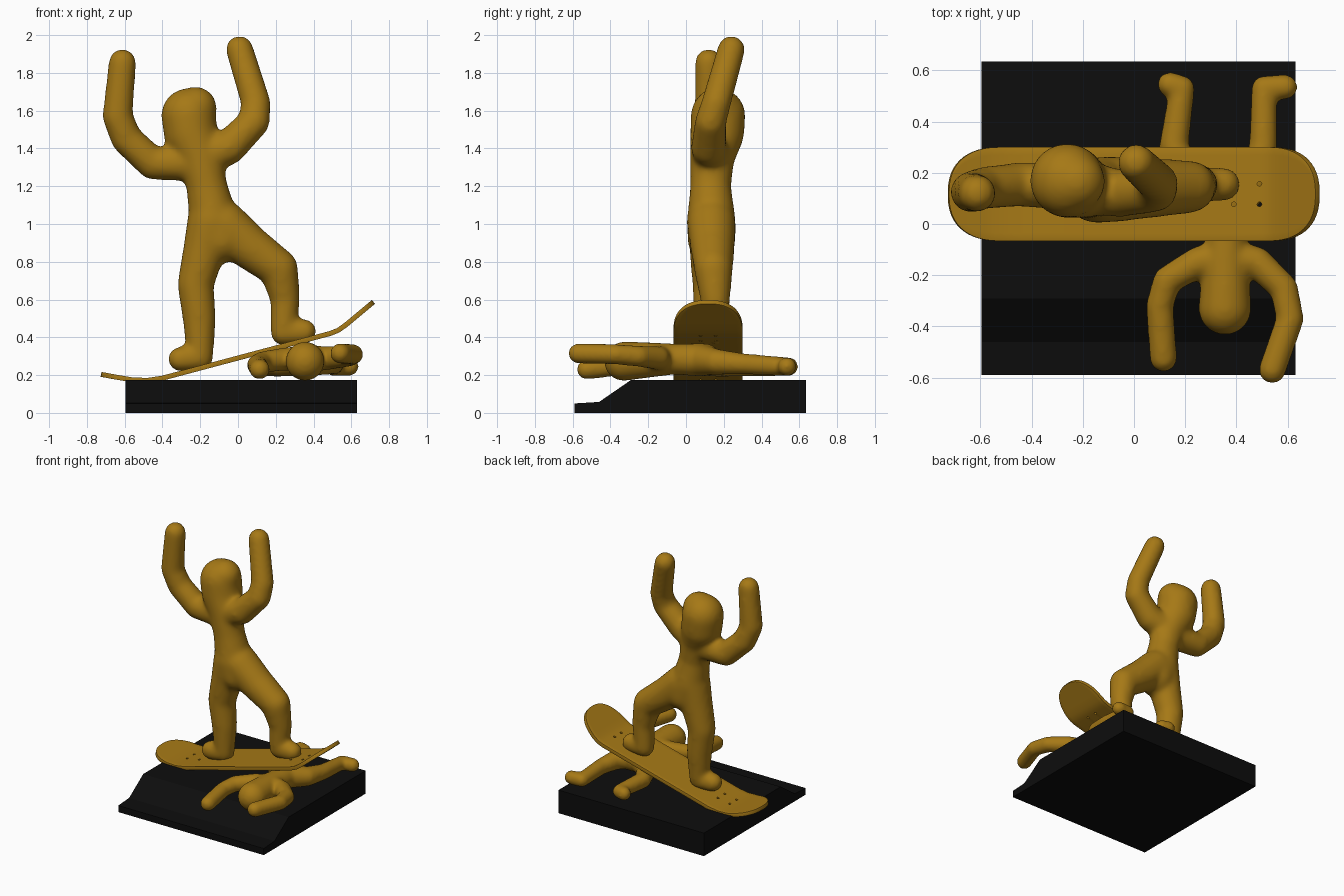
import bpy, bmesh, math
from mathutils import Vector

if "Cube" in bpy.data.objects:
    bpy.data.objects.remove(bpy.data.objects["Cube"])


def material(name, rgb):
    m = bpy.data.materials.new(name)
    m.diffuse_color = (*rgb, 1)
    m.use_nodes = True
    m.node_tree.nodes["Principled BSDF"].inputs["Base Color"].default_value = m.diffuse_color
    return m


GOLD = material("gold", (0.38, 0.19, 0.008))
BLACK = material("black", (0.004, 0.004, 0.004))


def add_object(name, bm, mat):
    me = bpy.data.meshes.new(name)
    bmesh.ops.recalc_face_normals(bm, faces=bm.faces)
    bm.to_mesh(me)
    bm.free()
    ob = bpy.data.objects.new(name, me)
    bpy.context.collection.objects.link(ob)
    me.materials.append(mat)
    return ob


def finish(ob, angle):
    # apply modifiers and shade smooth
    bpy.ops.object.select_all(action='DESELECT')
    bpy.context.view_layer.objects.active = ob
    ob.select_set(True)
    bpy.ops.object.convert(target='MESH')
    bpy.ops.object.shade_smooth_by_angle(angle=math.radians(angle))


# unit ball points used for every limb joint
ball = bmesh.new()
bmesh.ops.create_icosphere(ball, subdivisions=3, radius=1)
BALL = [v.co.copy() for v in ball.verts]
ball.free()


def figure(name, chains, voxel, iterations):
    # each chain is a row of (x, y, z, radius) joints bridged by tapered capsules
    bm = bmesh.new()
    for chain in chains:
        for a, b in zip(chain, chain[1:]):
            part = bmesh.new()
            for x, y, z, r in (a, b):
                for p in BALL:
                    part.verts.new(Vector((x, y, z)) + p * (r + 0.004))
            bmesh.ops.convex_hull(part, input=part.verts)
            bmesh.ops.delete(part, geom=[v for v in part.verts if not v.link_faces], context='VERTS')
            bmesh.ops.recalc_face_normals(part, faces=part.faces)
            tmp = bpy.data.meshes.new("tmp")
            part.to_mesh(tmp)
            part.free()
            bm.from_mesh(tmp)
            bpy.data.meshes.remove(tmp)
    ob = add_object(name, bm, GOLD)
    rm = ob.modifiers.new("merge", 'REMESH')
    rm.mode = 'VOXEL'
    rm.voxel_size = voxel
    sm = ob.modifiers.new("blend", 'SMOOTH')
    sm.factor = 0.5
    sm.iterations = iterations
    finish(ob, 80)


# base slab with sloped front edge
bm = bmesh.new()
profile = [(-0.59, 0), (0.635, 0), (0.635, 0.175), (-0.29, 0.175), (-0.46, 0.058), (-0.59, 0.05)]
face = bm.faces.new([bm.verts.new((-0.595, y, z)) for y, z in profile])
ext = bmesh.ops.extrude_face_region(bm, geom=[face])
bmesh.ops.translate(bm, vec=(1.225, 0, 0), verts=[g for g in ext['geom'] if isinstance(g, bmesh.types.BMVert)])
add_object("base", bm, BLACK)

# skateboard deck: side profile with rounded outline
side = [(-0.73, 0.205), (-0.65, 0.19), (-0.56, 0.175), (-0.48, 0.172), (-0.40, 0.184),
        (0.49, 0.421), (0.53, 0.437), (0.57, 0.465), (0.72, 0.59)]


def height(x):
    for (x0, z0), (x1, z1) in zip(side, side[1:]):
        if x <= x1:
            return z0 + (z1 - z0) * (x - x0) / (x1 - x0)
    return side[-1][1]


CY, HALF, COLS = 0.117, 0.183, 12
steps = [math.sin(i / 14 * math.pi / 2 * 0.98) for i in range(15)]
xs = [-0.52 - 0.205 * t for t in reversed(steps)]
xs += [-0.48, -0.44, -0.40, -0.1, 0.2, 0.49, 0.51]
xs += [0.53 + 0.187 * t for t in steps]
bm = bmesh.new()
rows = []
for x in xs:
    t = max((-0.52 - x) / 0.205, (x - 0.53) / 0.187, 0)
    w = HALF * (1 - t ** 2.4) ** (1 / 2.4)
    rows.append([bm.verts.new((x, CY + w * (2 * j / COLS - 1), height(x))) for j in range(COLS + 1)])
for a, b in zip(rows, rows[1:]):
    for j in range(COLS):
        bm.faces.new((a[j], b[j], b[j + 1], a[j + 1]))
deck = add_object("deck", bm, GOLD)
sol = deck.modifiers.new("thickness", 'SOLIDIFY')
sol.thickness = 0.026
sol.offset = 0
bev = deck.modifiers.new("edge", 'BEVEL')
bev.width = 0.007
bev.segments = 2
bev.limit_method = 'ANGLE'
bev.angle_limit = math.radians(50)

# bolt holes, four at each end
bm = bmesh.new()
for cx in (-0.43, 0.44):
    for sx in (-0.05, 0.05):
        for sy in (-0.04, 0.04):
            made = bmesh.ops.create_cone(bm, cap_ends=True, segments=16, radius1=0.009, radius2=0.009, depth=0.12)
            bmesh.ops.translate(bm, vec=(cx + sx, CY + sy, height(cx + sx)), verts=made['verts'])
cutter = add_object("hole_cutter", bm, GOLD)
cutter.hide_render = True
cut = deck.modifiers.new("holes", 'BOOLEAN')
cut.operation = 'DIFFERENCE'
cut.solver = 'EXACT'
cut.object = cutter
finish(deck, 40)
bpy.data.objects.remove(cutter)

# standing rider: torso with head, arms, legs
figure("standing_figure", [
    [(-0.262, 0.17, 1.575, 0.142), (-0.25, 0.165, 1.48, 0.14), (-0.20, 0.14, 1.36, 0.115),
     (-0.165, 0.13, 1.2, 0.105), (-0.13, 0.135, 1.02, 0.125), (-0.09, 0.135, 0.92, 0.125)],
    [(-0.225, 0.165, 1.615, 0.11), (-0.25, 0.17, 1.57, 0.13)],
    [(-0.612, 0.12, 1.855, 0.07), (-0.638, 0.125, 1.57, 0.077), (-0.59, 0.14, 1.45, 0.08),
     (-0.45, 0.155, 1.32, 0.083), (-0.2, 0.14, 1.32, 0.09)],
    [(0.008, 0.24, 1.925, 0.07), (0.095, 0.16, 1.64, 0.075), (0.085, 0.13, 1.54, 0.08),
     (-0.05, 0.12, 1.405, 0.09), (-0.2, 0.14, 1.35, 0.1)],
    [(-0.14, 0.13, 1.02, 0.125), (-0.175, 0.13, 0.88, 0.11), (-0.225, 0.13, 0.68, 0.093),
     (-0.205, 0.13, 0.5, 0.085), (-0.2, 0.125, 0.29, 0.066), (-0.305, 0.11, 0.285, 0.064)],
    [(-0.08, 0.135, 1.0, 0.125), (0.05, 0.14, 0.885, 0.115), (0.215, 0.145, 0.765, 0.1),
     (0.25, 0.155, 0.6, 0.075), (0.24, 0.155, 0.425, 0.066), (0.35, 0.155, 0.43, 0.064)],
], 0.014, 22)

# fallen figure under the board
figure("fallen_figure", [
    [(0.355, -0.33, 0.273, 0.1), (0.357, -0.2, 0.28, 0.09), (0.36, -0.06, 0.285, 0.078),
     (0.36, 0.1, 0.28, 0.085)],
    [(0.115, -0.525, 0.23, 0.05), (0.10, -0.32, 0.255, 0.05), (0.13, -0.22, 0.27, 0.052),
     (0.25, -0.15, 0.285, 0.058), (0.36, -0.13, 0.285, 0.07)],
    [(0.54, -0.57, 0.315, 0.05), (0.61, -0.37, 0.31, 0.05), (0.585, -0.25, 0.3, 0.052),
     (0.48, -0.15, 0.29, 0.058), (0.36, -0.13, 0.285, 0.07)],
    [(0.34, 0.08, 0.28, 0.08), (0.22, 0.16, 0.26, 0.065), (0.155, 0.3, 0.25, 0.054),
     (0.188, 0.53, 0.245, 0.046), (0.14, 0.545, 0.245, 0.046)],
    [(0.38, 0.08, 0.28, 0.08), (0.47, 0.16, 0.27, 0.065), (0.505, 0.3, 0.26, 0.052),
     (0.508, 0.53, 0.245, 0.046), (0.59, 0.535, 0.245, 0.046)],
], 0.011, 16)
